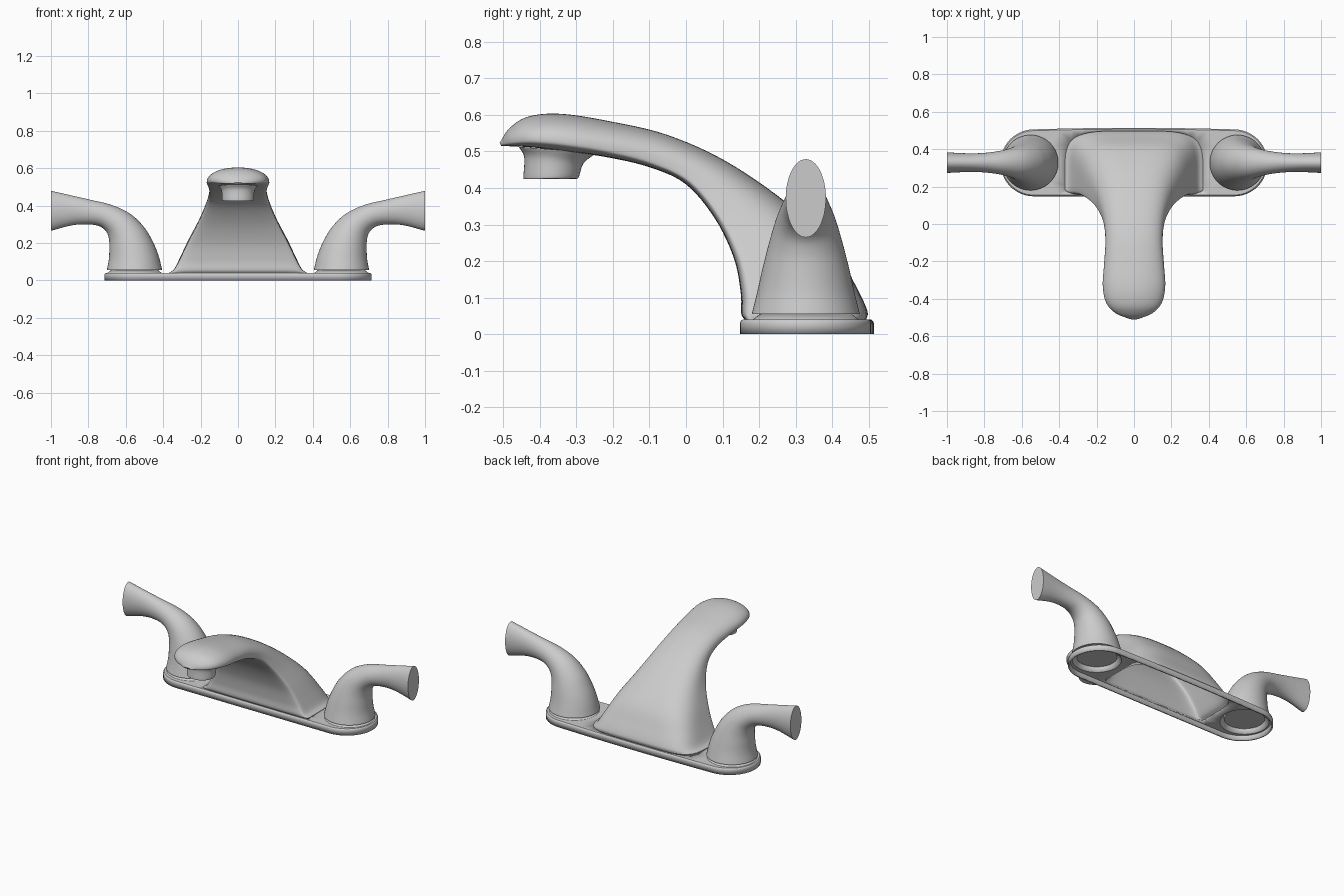
import bpy, bmesh
from math import sin, cos, pi, radians
from mathutils import Vector

cube = bpy.data.objects.get("Cube")
if cube:
    bpy.data.objects.remove(cube, do_unlink=True)

metal = bpy.data.materials.new("brushed_grey")
metal.use_nodes = True
GREY = (0.6, 0.6, 0.6, 1)
metal.diffuse_color = GREY
metal.node_tree.nodes["Principled BSDF"].inputs["Base Color"].default_value = GREY

SEG = 64
MID_Y = 0.328      # depth of the handle axes
HANDLE_X = 0.553


def finish(name, bm):
    """Turn a bmesh into a smooth shaded grey object."""
    bmesh.ops.recalc_face_normals(bm, faces=bm.faces)
    mesh = bpy.data.meshes.new(name)
    bm.to_mesh(mesh)
    bm.free()
    mesh.materials.append(metal)
    obj = bpy.data.objects.new(name, mesh)
    bpy.context.collection.objects.link(obj)
    bpy.ops.object.select_all(action='DESELECT')
    obj.select_set(True)
    bpy.context.view_layer.objects.active = obj
    bpy.ops.object.shade_smooth_by_angle(angle=radians(38))
    return obj


def smooth_rows(rows, steps=6):
    """Catmull-Rom interpolation through rows of numbers."""
    rows = [Vector(r) for r in rows]
    out = []
    for i in range(len(rows) - 1):
        p1, p2 = rows[i], rows[i + 1]
        m1 = (p2 - rows[i - 1]) / 2 if i else p2 - p1
        m2 = (rows[i + 2] - p1) / 2 if i + 2 < len(rows) else p2 - p1
        for s in range(steps):
            t = s / steps
            a, b = t * t * (3 - 2 * t), t * (1 - t)
            out.append(p1 * (1 - a) + p2 * a + m1 * b * (1 - t) - m2 * b * t)
    return out + [rows[-1]]


def section(row, place):
    """Superellipse ring between two profile points: u1 v1 u2 v2 width, widest place, powers."""
    u1, v1, u2, v2, w, k, low, high = row
    ring = []
    for i in range(SEG):
        t = 2 * pi * i / SEG
        c, s = cos(t), sin(t)
        n = low if c > 0 else high
        x = w * abs(s) ** (2 / n) * (1 if s > 0 else -1)
        h = abs(c) ** (2 / n)
        f = k - k * h if c > 0 else k + (1 - k) * h
        ring.append(place(u1 + (u2 - u1) * f, v1 + (v2 - v1) * f, x))
    return ring


def bridge(bm, a, b):
    for i in range(len(a)):
        j = (i + 1) % len(a)
        bm.faces.new((a[i], a[j], b[j], b[i]))


def loft(name, rows, place, cap_start, cap_end):
    bm = bmesh.new()
    rings = [[bm.verts.new(p) for p in section(r, place)] for r in smooth_rows(rows)]
    for a, b in zip(rings, rings[1:]):
        bridge(bm, a, b)
    if cap_start:
        bm.faces.new(rings[0])
    if cap_end:
        bm.faces.new(rings[-1])
    return finish(name, bm)


def round_rows(rows):
    """Give plain elliptical sections to rows of two points and a width."""
    return [r + (0.5, 2, 2) for r in rows]


def in_side_plane(u, v, w):
    return (w, u, v)


# Spout: wide hollow foot sweeping up and forward to a rounded head
spout_rows = [
    (.160, .040, .494, .040, .370, .15, 6, 5),
    (.151, .058, .496, .065, .342, .15, 6, 5),
    (.150, .110, .466, .130, .312, .15, 6, 4.5),
    (.132, .205, .402, .240, .265, .15, 6, 3.6),
    (.080, .315, .275, .360, .206, .15, 5, 3),
    (.000, .410, .110, .473, .165, .18, 4, 2.6),
    (-.10, .457, -.05, .545, .153, .22, 4, 2.4),
    (-.22, .485, -.20, .581, .160, .25, 3.5, 2.2),
    (-.33, .500, -.34, .603, .167, .25, 3, 2.1),
    (-.42, .511, -.43, .596, .148, .25, 3, 2),
    (-.475, .514, -.482, .565, .098, .25, 3, 2),
    (-.506, .515, -.510, .524, .025, .25, 2, 2),
]
loft("spout", spout_rows, in_side_plane, False, True)

# Outlet under the spout head, flaring where it joins
outlet_rows = [
    (-.443, .425, -.300, .425, .080),
    (-.445, .431, -.293, .431, .085),
    (-.443, .485, -.280, .468, .088),
    (-.458, .513, -.245, .496, .102),
]
loft("outlet", round_rows(outlet_rows), in_side_plane, True, False)

# Lever handles: round foot bending outward to a flat oval end
handle_rows = [
    (.405, .055, .701, .055, .148),
    (.424, .130, .691, .110, .132),
    (.452, .200, .688, .165, .118),
    (.500, .282, .690, .220, .100),
    (.575, .355, .705, .262, .082),
    (.675, .403, .745, .291, .064),
    (.790, .431, .815, .300, .052),
    (.890, .454, .895, .293, .050),
    (1.00, .479, 1.00, .265, .055),
]
for side, label in ((1, "left"), (-1, "right")):
    loft(label + "_handle", round_rows(handle_rows),
         lambda u, v, w: (side * u, MID_Y + w, v), True, True)


# Base plate: open shell with rounded ends, two collars and an opening for the spout
def plate_outline(inset, z):
    r, cx = 0.179 - inset, 0.535
    pts = []
    for end in (1, -1):
        for i in range(33):
            a = end * pi / 2 - pi * i / 32 if end < 0 else pi / 2 - pi * i / 32
            pts.append([end * cx + r * cos(a), MID_Y - 0.001 + r * sin(a), z])
        # extra points along the straight edge so that the back can bulge
        for i in range(1, 16):
            y = MID_Y - 0.001 - end * r
            pts.append([end * cx * (1 - i / 8), y, z])
    for p in pts:
        if p[1] > MID_Y and abs(p[0]) < cx:
            p[1] += 0.008 * (1 - (p[0] / cx) ** 2)
    return pts


def circle(cx, r, z):
    return [(cx + r * cos(2 * pi * i / 48), MID_Y + r * sin(2 * pi * i / 48), z)
            for i in range(48)]


def add_ring(bm, pts):
    return [bm.verts.new(p) for p in pts]


bm = bmesh.new()
walls = [add_ring(bm, plate_outline(i, z)) for i, z in ((0, 0), (0, .03), (.002, .036), (.007, .04))]
for a, b in zip(walls, walls[1:]):
    bridge(bm, a, b)
loops = [walls[-1], add_ring(bm, section(spout_rows[0], in_side_plane))]
for side in (1, -1):
    foot = add_ring(bm, circle(side * HANDLE_X, .145, .04))
    bridge(bm, foot, add_ring(bm, circle(side * HANDLE_X, .122, .058)))
    loops.append(foot)
edges = []
for loop in loops:
    for i in range(len(loop)):
        pair = (loop[i - 1], loop[i])
        edges.append(bm.edges.get(pair) or bm.edges.new(pair))
bmesh.ops.triangle_fill(bm, use_beauty=True, edges=edges, normal=(0, 0, 1))
plate = finish("base_plate", bm)
shell = plate.modifiers.new("thickness", 'SOLIDIFY')
shell.thickness = 0.01
shell.offset = -1
